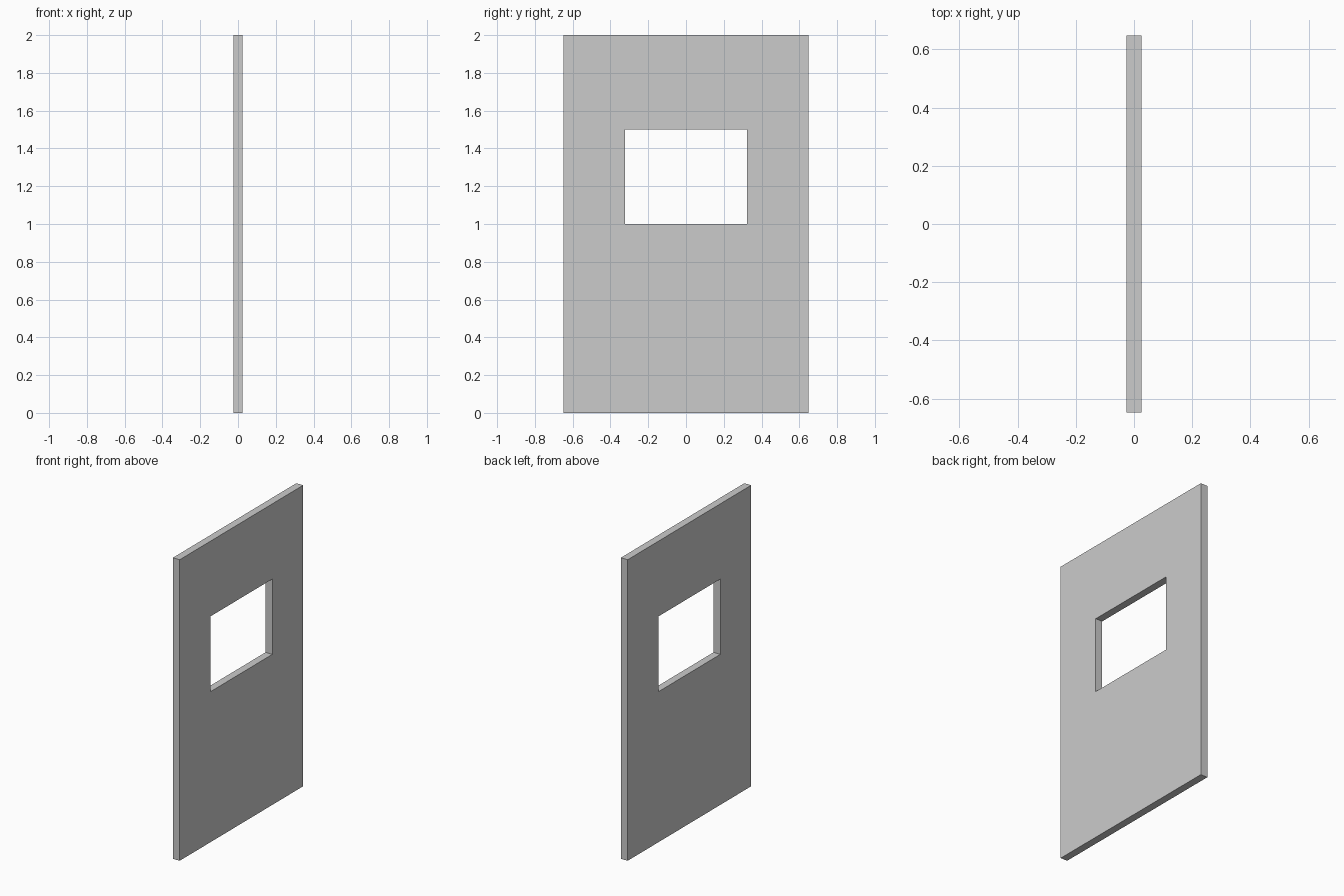
import bpy, bmesh

if "Cube" in bpy.data.objects:
    bpy.data.objects.remove(bpy.data.objects["Cube"])

THICKNESS = 0.05
YS = (-0.648, -0.324, 0.324, 0.648)   # panel edges and window sides
ZS = (0.0, 1.0, 1.5, 2.0)             # panel ends, window sill and head

# Flat panel face: 3 x 3 cells with the middle one left open as the window
bm = bmesh.new()
grid = [[bm.verts.new((-THICKNESS / 2, y, z)) for z in ZS] for y in YS]
for i in range(3):
    for j in range(3):
        if (i, j) != (1, 1):
            bm.faces.new((grid[i][j], grid[i][j + 1],
                          grid[i + 1][j + 1], grid[i + 1][j]))

# Thickness: extrude the face along x
geom = bmesh.ops.extrude_face_region(bm, geom=bm.faces[:], use_keep_orig=True)["geom"]
moved = [g for g in geom if isinstance(g, bmesh.types.BMVert)]
bmesh.ops.translate(bm, verts=moved, vec=(THICKNESS, 0, 0))
bmesh.ops.recalc_face_normals(bm, faces=bm.faces[:])

mesh = bpy.data.meshes.new("window_panel")
bm.to_mesh(mesh)
bm.free()
bpy.context.collection.objects.link(bpy.data.objects.new("window_panel", mesh))
